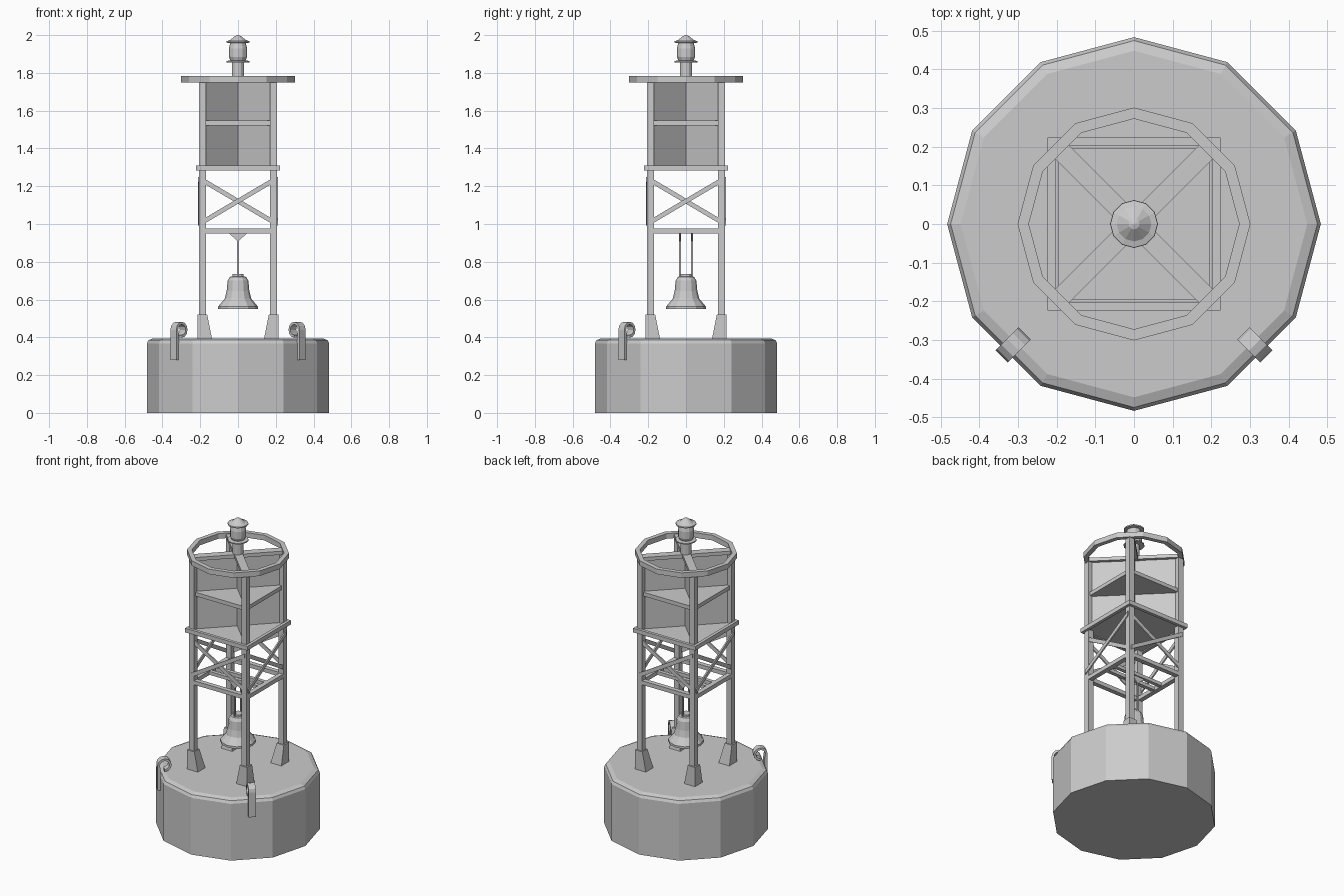
import bpy, bmesh
from math import sin, cos, pi, radians
from mathutils import Vector, Matrix

if "Cube" in bpy.data.objects:
    bpy.data.objects.remove(bpy.data.objects["Cube"])


def finish(name, bm):
    bmesh.ops.recalc_face_normals(bm, faces=bm.faces)
    me = bpy.data.meshes.new(name)
    bm.to_mesh(me)
    bm.free()
    ob = bpy.data.objects.new(name, me)
    bpy.context.collection.objects.link(ob)
    return ob


def lathe(name, profile, sides, closed=False):
    """Spin (radius, z) points round z; end points on the axis close the shape."""
    bm = bmesh.new()
    rings = []
    for r, z in profile:
        n = 1 if r == 0 else sides
        rings.append([bm.verts.new((r * cos(2 * pi * i / sides), r * sin(2 * pi * i / sides), z))
                      for i in range(n)])
    pairs = list(zip(rings, rings[1:]))
    if closed:
        pairs.append((rings[-1], rings[0]))
    for a, b in pairs:
        for i in range(sides):
            j = (i + 1) % sides
            vs = [a[i % len(a)], a[j % len(a)], b[j % len(b)], b[i % len(b)]]
            bm.faces.new(list(dict.fromkeys(vs)))
    return finish(name, bm)


def box(name, lo, hi, turn=0):
    bm = bmesh.new()
    lo, hi = Vector(lo), Vector(hi)
    bmesh.ops.create_cube(bm, size=1)
    for v in bm.verts:
        v.co = Vector([(lo[k] + hi[k]) / 2 + v.co[k] * (hi[k] - lo[k]) for k in range(3)])
    bm.transform(Matrix.Rotation(turn, 4, 'Z'))
    return finish(name, bm)


def prism(name, outline, y0, y1, turn=0):
    """Extrude an (x, z) outline from y0 to y1, then turn about z."""
    bm = bmesh.new()
    a = [bm.verts.new((x, y0, z)) for x, z in outline]
    b = [bm.verts.new((x, y1, z)) for x, z in outline]
    n = len(a)
    bm.faces.new(a)
    bm.faces.new(b[::-1])
    for i in range(n):
        bm.faces.new((a[i], a[(i + 1) % n], b[(i + 1) % n], b[i]))
    bm.transform(Matrix.Rotation(turn, 4, 'Z'))
    return finish(name, bm)


# Float
lathe("float", [(0, 0), (0.483, 0), (0.483, 0.368), (0.474, 0.385), (0.448, 0.395), (0, 0.395)], 12)

# Legs and tapered feet, one per corner
for i in range(4):
    t = i * pi / 2
    box("leg", (0.17, 0.17, 0.39), (0.206, 0.206, 1.755), t)
    bm = bmesh.new()
    bmesh.ops.create_cube(bm, size=1)
    for v in bm.verts:
        top = v.co.z > 0
        inner = 0.163 if top else 0.137
        v.co = (0.215 if v.co.x > 0 else inner, 0.215 if v.co.y > 0 else inner, 0.52 if top else 0.39)
    bm.transform(Matrix.Rotation(t, 4, 'Z'))
    finish("foot", bm)

# Cross braces and lower rails on each side
for i in range(4):
    t = i * pi / 2
    box("lower_rail", (-0.206, -0.206, 0.95), (0.206, -0.176, 0.976), t)
    for s, y in ((1, -0.212), (-1, -0.204)):
        prism("cross_brace", [(-0.195 * s, 0.992), (-0.195 * s, 1.02), (0.195 * s, 1.25), (0.195 * s, 1.222)],
              y, y + 0.009, t)

# Radar reflector: floor, middle shelf, crossed panels, top beams
box("reflector_floor", (-0.205, -0.205, 1.29), (0.205, 0.205, 1.303))
for i in range(4):
    t = i * pi / 2
    box("floor_rim", (-0.223, -0.223, 1.283), (0.203, -0.203, 1.31), t)
box("middle_shelf", (-0.195, -0.195, 1.522), (0.195, 0.195, 1.547))
for t in (pi / 4, -pi / 4):
    box("reflector_panel", (-0.265, -0.006, 1.3), (0.265, 0.006, 1.755), t)
    box("top_beam", (-0.275, -0.025, 1.752), (0.275, 0.025, 1.775), t)

# Top guard ring
lathe("guard_ring", [(0.272, 1.75), (0.301, 1.75), (0.301, 1.783), (0.272, 1.783)], 12, True)

# Lantern
lathe("lantern_post", [(0, 1.75), (0.033, 1.75), (0.033, 1.86), (0, 1.86)], 12)
lathe("lantern", [(0, 1.856), (0.062, 1.856), (0.062, 1.863), (0.04, 1.866), (0.048, 1.885),
                  (0.048, 1.93), (0.041, 1.958), (0.061, 1.96), (0.061, 1.968), (0.045, 1.972),
                  (0.014, 1.996), (0, 2.0)], 12)

# Bell hanger: bars, gussets, rods
for s in (-1, 1):
    y = 0.032 * s
    box("hanger_bar", (-0.19, y - 0.012, 0.952), (0.19, y + 0.012, 0.974))
    prism("hanger_gusset", [(-0.05, 0.953), (0.05, 0.953), (0, 0.907)], y - 0.004, y + 0.004)
    box("hanger_rod", (-0.004, y - 0.005, 0.72), (0.004, y + 0.005, 0.955))

# Bell, hollow underneath, with a clapper
lathe("bell", [(0, 0.735), (0.03, 0.735), (0.03, 0.723), (0.043, 0.72), (0.055, 0.7), (0.06, 0.645),
               (0.07, 0.605), (0.105, 0.563), (0.105, 0.549), (0.094, 0.549), (0.058, 0.605),
               (0.046, 0.69), (0, 0.705)], 12)
lathe("clapper", [(0, 0.7), (0.006, 0.7), (0.006, 0.6), (0.02, 0.585), (0.02, 0.57), (0, 0.558)], 8)

# Lifting eyes: flat strap bent into a loop at the rim
arc = [radians(a) for a in range(0, 271, 30)]
outer = [(0.442 + 0.042 * cos(a), 0.44 + 0.042 * sin(a)) for a in arc]
inner = [(0.442 + 0.028 * cos(a), 0.44 + 0.028 * sin(a)) for a in arc]
strap = [(0.484, 0.28)] + outer + [(0.468, 0.398), (0.468, 0.415)] + inner[::-1]
strap = [(0.484, 0.28)] + outer + inner[::-1] + [(0.464, 0.4), (0.464, 0.28)]
for a in (-45, -135):
    prism("lifting_eye", strap, -0.022, 0.022, radians(a))
